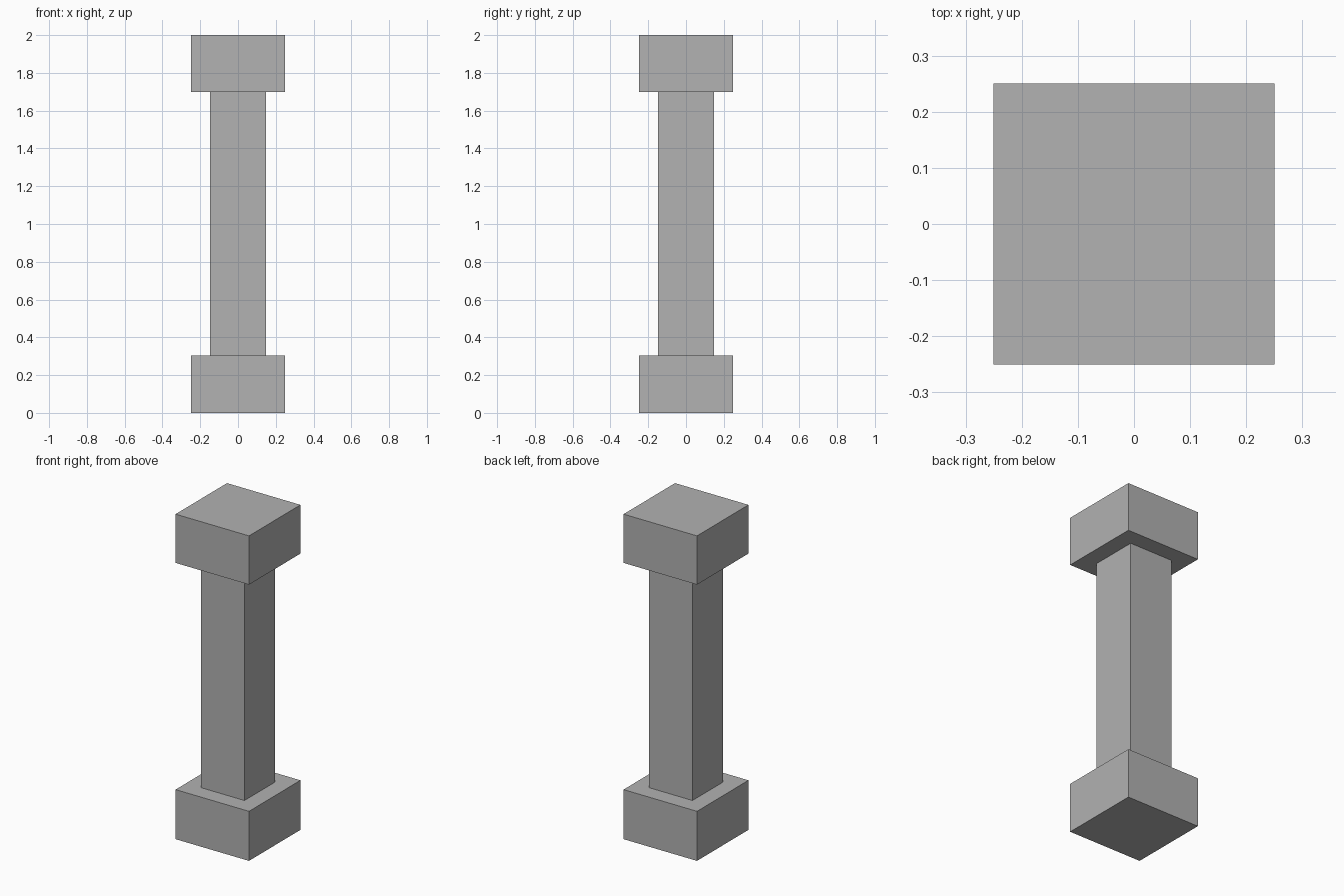
import bpy

if "Cube" in bpy.data.objects:
    bpy.data.objects.remove(bpy.data.objects["Cube"])

stone = bpy.data.materials.new("grey stone")
stone.diffuse_color = (0.445, 0.445, 0.445, 1)
stone.use_nodes = True
stone.node_tree.nodes["Principled BSDF"].inputs["Base Color"].default_value = stone.diffuse_color


def block(name, width, z0, z1):
    """Square block centred on the vertical axis, from z0 to z1."""
    bpy.ops.mesh.primitive_cube_add(size=1, location=(0, 0, (z0 + z1) / 2))
    ob = bpy.context.object
    ob.name = name
    ob.scale = (width, width, z1 - z0)
    bpy.ops.object.transform_apply(location=False, rotation=False, scale=True)
    ob.data.materials.append(stone)
    return ob


# Square pillar: plinth, slimmer shaft and cap
block("base", 0.5, 0.0, 0.305)
block("shaft", 0.295, 0.305, 1.70)
block("capital", 0.5, 1.70, 2.0)
